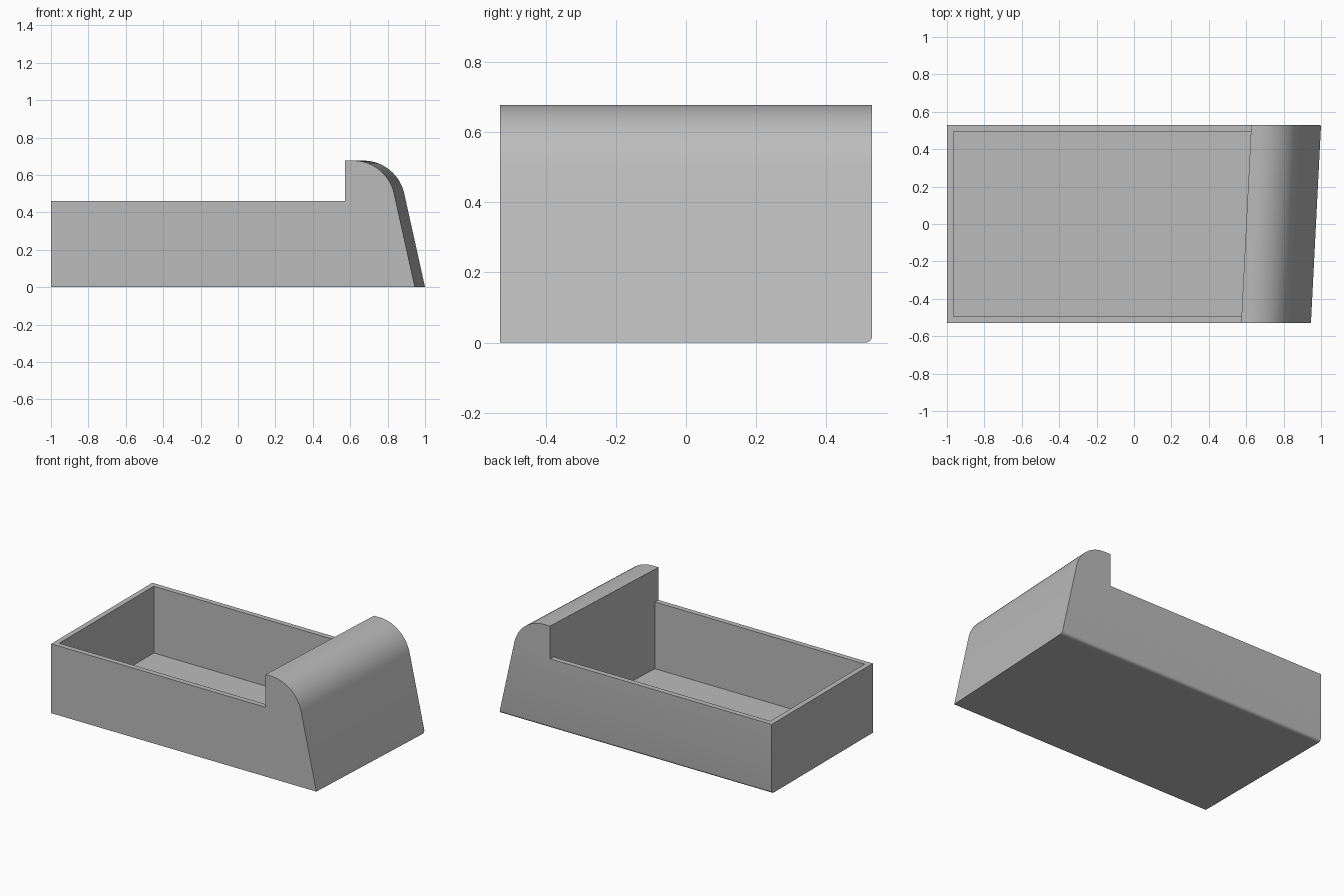
import bpy, bmesh, math

cube = bpy.data.objects.get("Cube")
if cube:
    bpy.data.objects.remove(cube, do_unlink=True)

# Main dimensions
HALF_W, WALL, FLOOR, RIM, TOP = 0.53, 0.035, 0.017, 0.46, 0.677
FACE_X, END_X, SKEW = 0.60, 0.973, 0.027
RADIUS, ARC_X, STEPS = 0.224, 0.643, 14

# Rounded head end: arc from the leaning outer face up to the flat top
lean = math.radians(12.5)
arc = []
for i in range(STEPS + 1):
    a = lean + (math.pi / 2 - lean) * i / STEPS
    arc.append((ARC_X + RADIUS * math.cos(a), TOP - RADIUS + RADIUS * math.sin(a)))

# Lengthwise section; the cavity points only exist between the side walls
head = [(-1, 0), (END_X, 0)] + arc + [(FACE_X, TOP), (FACE_X, RIM)]
cavity = [(FACE_X, FLOOR), (-1 + WALL, FLOOR)]
foot = [(-1 + WALL, RIM), (-1, RIM)]
outer_ring = head + foot
full_ring = head + cavity + foot

bm = bmesh.new()


def station(y):
    """Section points at depth y, with the head end skewed across the width."""
    return {(x, z): bm.verts.new((x + (SKEW * y / HALF_W if x > 0 else 0), y, z))
            for x, z in full_ring}


def bridge(ring, a, b):
    for p, q in zip(ring, ring[1:] + ring[:1]):
        bm.faces.new((a[p], a[q], b[q], b[p]))


front, front_in, back_in, back = [
    station(y) for y in (-HALF_W, -HALF_W + WALL, HALF_W - WALL, HALF_W)]
bridge(outer_ring, front, front_in)
bridge(full_ring, front_in, back_in)
bridge(outer_ring, back_in, back)

# Outer side faces and inner side walls
for s in (front, back):
    bm.faces.new([s[p] for p in outer_ring])
for s in (front_in, back_in):
    bm.faces.new([s[p] for p in [head[-1]] + cavity + foot[:1]])

loose = [v for v in bm.verts if not v.link_faces]
bmesh.ops.delete(bm, geom=loose, context='VERTS')

# Rounded long bottom edges
bottom = [e for e in bm.edges
          if all(v.co.z < 0.001 and abs(v.co.y) > HALF_W - 0.001 for v in e.verts)]
bmesh.ops.bevel(bm, geom=bottom, offset=0.02, offset_type='OFFSET', segments=5,
                profile=0.5, affect='EDGES')
bmesh.ops.recalc_face_normals(bm, faces=bm.faces[:])

mesh = bpy.data.meshes.new("tray_body")
bm.to_mesh(mesh)
bm.free()
body = bpy.data.objects.new("tray_body", mesh)
bpy.context.collection.objects.link(body)

# Plain grey material
grey = bpy.data.materials.new("plain_grey")
grey.use_nodes = True
colour = (0.5, 0.5, 0.5, 1)
grey.diffuse_color = colour
grey.node_tree.nodes["Principled BSDF"].inputs["Base Color"].default_value = colour
mesh.materials.append(grey)

bpy.ops.object.select_all(action='DESELECT')
body.select_set(True)
bpy.context.view_layer.objects.active = body
bpy.ops.object.shade_smooth_by_angle(angle=math.radians(30))
